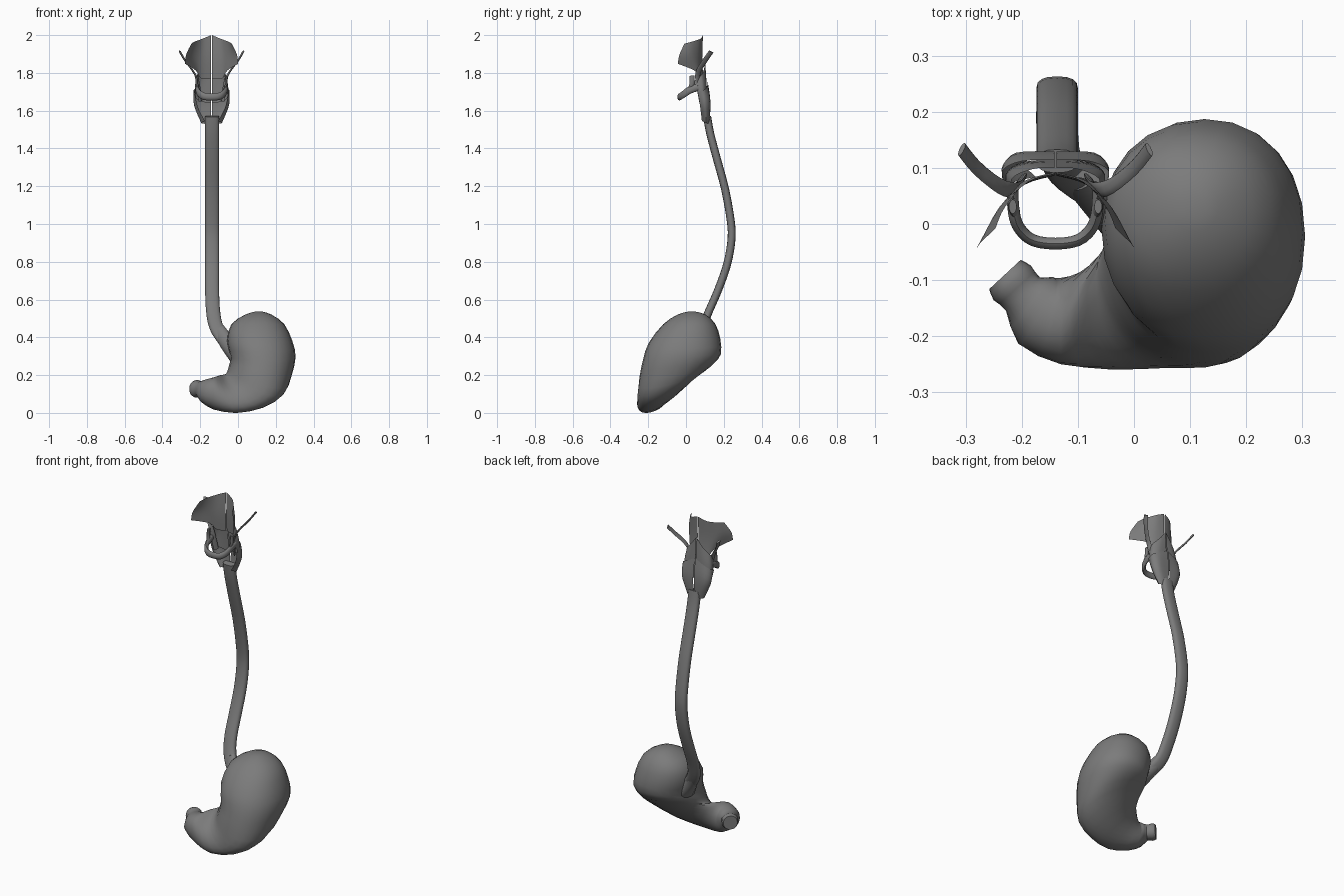
import bpy, bmesh, math
from mathutils import Vector

if "Cube" in bpy.data.objects:
    bpy.data.objects.remove(bpy.data.objects["Cube"])

CX = -0.14  # symmetry plane of the throat

grey = bpy.data.materials.new("dark_grey")
grey.diffuse_color = (.2, .2, .2, 1)
grey.use_nodes = True
grey.node_tree.nodes["Principled BSDF"].inputs["Base Color"].default_value = grey.diffuse_color


def finish(name, bm, smooth=40):
    bmesh.ops.recalc_face_normals(bm, faces=bm.faces)
    me = bpy.data.meshes.new(name)
    bm.to_mesh(me)
    bm.free()
    me.materials.append(grey)
    ob = bpy.data.objects.new(name, me)
    bpy.context.collection.objects.link(ob)
    bpy.ops.object.select_all(action='DESELECT')
    ob.select_set(True)
    bpy.context.view_layer.objects.active = ob
    bpy.ops.object.shade_smooth_by_angle(angle=math.radians(smooth))
    return ob


def spline(rows, steps):
    """Catmull-Rom resampling of equal-length number tuples."""
    out = []
    n = len(rows)
    for i in range(n - 1):
        p = [rows[max(i - 1, 0)], rows[i], rows[i + 1], rows[min(i + 2, n - 1)]]
        for s in range(steps):
            t = s / steps
            out.append(tuple(
                0.5 * (2 * b + (c - a) * t + (2 * a - 5 * b + 4 * c - d) * t * t
                       + (3 * b - a - 3 * c + d) * t ** 3) for a, b, c, d in zip(*p)))
    return out + [tuple(rows[-1])]


def loft(name, rings, sides=20, power=1.0):
    """Closed skin over rings given as centre, half axis A, half axis B."""
    bm = bmesh.new()
    loops = []
    for r in rings:
        c, a, b = Vector(r[0:3]), Vector(r[3:6]), Vector(r[6:9])
        loop = []
        for k in range(sides):
            t = 2 * math.pi * k / sides
            u, v = math.cos(t), math.sin(t)
            u = math.copysign(abs(u) ** power, u)
            v = math.copysign(abs(v) ** power, v)
            loop.append(bm.verts.new(c + a * u + b * v))
        loops.append(loop)
    for p, q in zip(loops, loops[1:]):
        for k in range(sides):
            j = (k + 1) % sides
            bm.faces.new((p[k], p[j], q[j], q[k]))
    bm.faces.new(loops[0])
    bm.faces.new(loops[-1])
    return finish(name, bm)


def strip(name, path, ra, rb, side, steps=3, sides=10, power=1.0):
    """Tube along a path; ra is its half size along 'side', rb across it."""
    pts = [Vector(p) for p in spline(path, steps)]
    rings = []
    for i, p in enumerate(pts):
        t = (pts[min(i + 1, len(pts) - 1)] - pts[max(i - 1, 0)]).normalized()
        a = Vector(side)
        a = (a - t * a.dot(t)).normalized()
        rings.append((*p, *(a * ra), *(t.cross(a) * rb)))
    return loft(name, rings, sides, power)


def sheet(name, edges, thick):
    """Muscle sheet through edge curves (offset from the midline), mirrored."""
    rows = [spline(e, 4) for e in edges]
    grid = [spline(col, 4) for col in zip(*rows)]
    bm = bmesh.new()
    vs = [[bm.verts.new((CX + x, y, z)) for x, y, z in col] for col in grid]
    for p, q in zip(vs, vs[1:]):
        for k in range(len(p) - 1):
            bm.faces.new((p[k], p[k + 1], q[k + 1], q[k]))
    bmesh.ops.solidify(bm, geom=bm.faces[:], thickness=thick)
    dup = bmesh.ops.duplicate(bm, geom=bm.verts[:] + bm.edges[:] + bm.faces[:])
    for v in dup['geom']:
        if isinstance(v, bmesh.types.BMVert):
            v.co.x = 2 * CX - v.co.x
    return finish(name, bm)


# Stomach: from the top of the fundus round to the pylorus
loft("stomach", spline([
    (.11, .03, .536, .02, 0, 0, 0, .02, 0),
    (.108, .03, .52, .07, 0, 0, 0, .075, 0),
    (.105, .018, .47, .14, 0, 0, 0, .138, 0),
    (.115, -.008, .38, .173, 0, 0, 0, .19, .01),
    (.133, -.022, .295, .172, 0, 0, 0, .206, .015),
    (.118, -.05, .225, .165, -.01, -.03, 0, .196, .035),
    (.095, -.09, .165, .15, -.03, -.06, .01, .162, .045),
    (.035, -.13, .117, .105, -.03, -.082, .01, .122, .035),
    (-.055, -.165, .099, .045, -.025, -.097, 0, .09, .02),
    (-.13, -.173, .103, 0, 0, -.085, 0, .077, 0),
    (-.175, -.154, .116, -.01, 0, -.062, .03, .06, 0),
    (-.198, -.125, .125, 0, 0, -.042, .03, .03, 0),
    (-.217, -.105, .127, 0, 0, -.047, .033, .031, 0),
    (-.23, -.09, .127, 0, 0, -.04, .028, .026, 0)], 2), sides=24, power=.93)

# Gullet, flattened front to back, and its flare into the stomach
strip("oesophagus", [
    (-.137, .112, 1.57), (-.137, .128, 1.48), (-.137, .165, 1.34),
    (-.137, .208, 1.18), (-.137, .239, 1.0), (-.137, .239, .9),
    (-.137, .216, .78), (-.137, .17, .65), (-.132, .122, .54),
    (-.115, .088, .455), (-.07, .055, .385), (.0, .02, .32)],
    .037, .021, (1, 0, 0), sides=16, power=.8)
loft("stomach_inlet", spline([
    (-.105, .08, .445, .028, 0, .02, 0, .02, 0),
    (-.06, .04, .375, .03, 0, .03, 0, .04, 0),
    (.0, .0, .3, .035, 0, .035, 0, .08, 0)], 3), sides=16)

# Throat wall: three overlapping paired sheets with a fine seam at the back
sheet("upper_throat_muscle", [
    [(.002, .09, 2.0), (.05, .075, 1.98), (.09, .03, 1.965), (.107, -.008, 1.955)],
    [(.002, .086, 1.88), (.055, .07, 1.87), (.1, .03, 1.89), (.135, -.035, 1.895)],
    [(.002, .092, 1.77), (.055, .077, 1.77), (.083, .045, 1.812), (.14, -.043, 1.848)]],
    .007)
sheet("middle_throat_muscle", [
    [(.002, .1, 1.88), (.04, .098, 1.83), (.078, .08, 1.787), (.073, .045, 1.76)],
    [(.002, .108, 1.76), (.055, .107, 1.74), (.088, .087, 1.725), (.078, .045, 1.735)],
    [(.002, .115, 1.64), (.06, .11, 1.65), (.088, .088, 1.675), (.076, .045, 1.71)]],
    .006)
sheet("lower_throat_muscle", [
    [(.002, .114, 1.76), (.06, .112, 1.73), (.094, .095, 1.71), (.09, .062, 1.7)],
    [(.002, .129, 1.65), (.07, .127, 1.64), (.093, .1, 1.63), (.073, .075, 1.62)],
    [(.002, .124, 1.53), (.03, .122, 1.53), (.055, .107, 1.535), (.035, .084, 1.545)]],
    .006)

# Front ring of the throat
half = [(.04, -.029, 1.676), (.064, -.008, 1.69), (.074, .02, 1.709), (.077, .065, 1.724)]
ring = [(CX - x, y, z) for x, y, z in reversed(half)] + [(CX, -.035, 1.673)] \
    + [(CX + x, y, z) for x, y, z in half]
strip("throat_ring", ring, .019, .011, (0, 0, 1))

# Paired side straps and horns
for s, label in ((-1, "right"), (1, "left")):
    strip("side_strap_" + label, [
        (CX + s * .167, .133, 1.912), (CX + s * .14, .1, 1.865),
        (CX + s * .1, .068, 1.812), (CX + s * .075, .062, 1.76),
        (CX + s * .06, .08, 1.65)], .014, .005, (s * .5, -.6, .65))
    strip("ring_horn_" + label, [
        (CX + s * .07, .02, 1.71), (CX + s * .078, .032, 1.745),
        (CX + s * .076, .031, 1.785)], .013, .007, (0, 1, 0))
